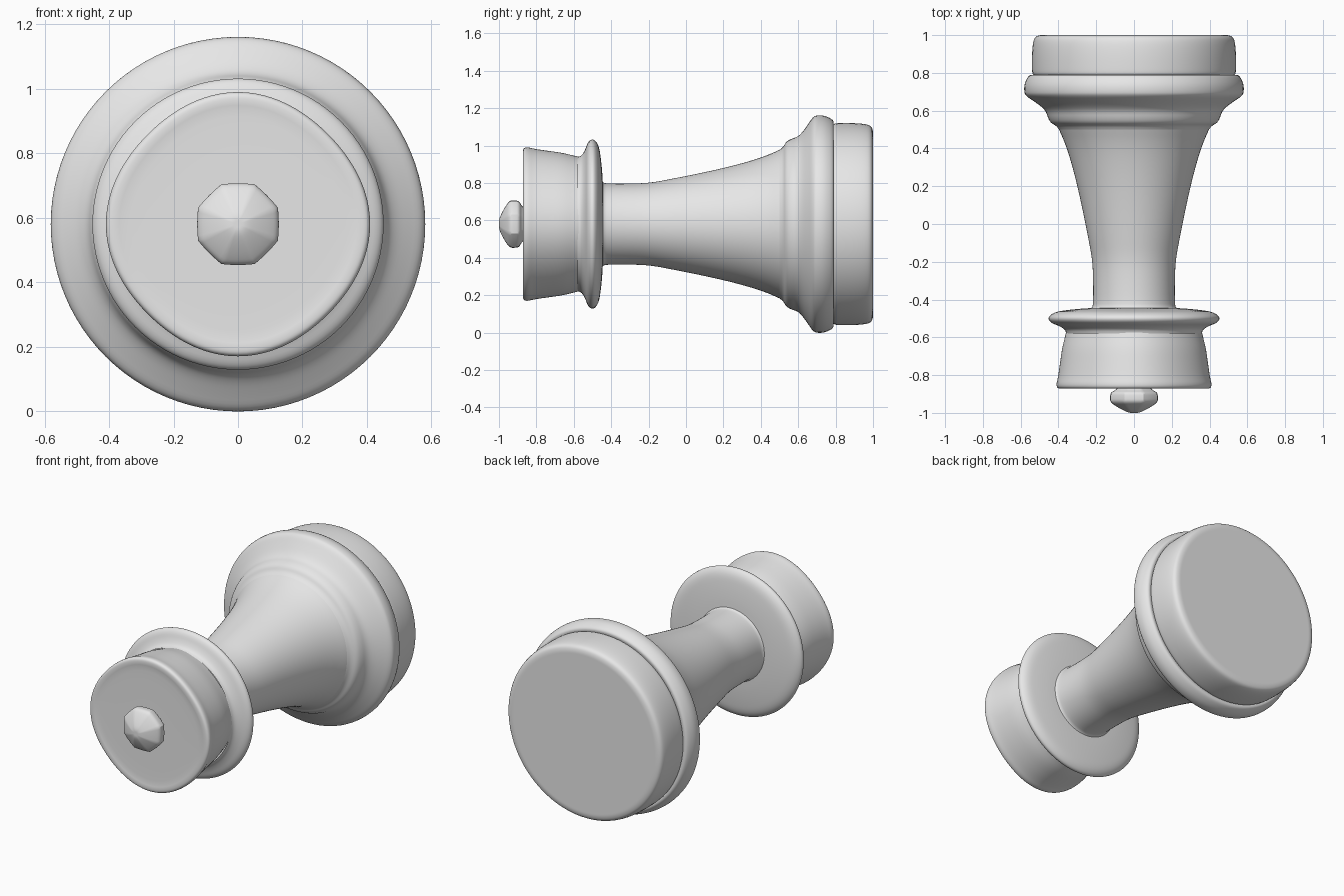
import bpy, bmesh, math

if "Cube" in bpy.data.objects:
    bpy.data.objects.remove(bpy.data.objects["Cube"])

AXIS_Z = 0.58  # the turned axis runs along y at this height

ivory = bpy.data.materials.new("light grey")
ivory.diffuse_color = (0.8, 0.8, 0.8, 1)
ivory.use_nodes = True
ivory.node_tree.nodes["Principled BSDF"].inputs["Base Color"].default_value = ivory.diffuse_color


def soften(points, passes=2):
    """Round a profile by corner cutting, keeping its two ends."""
    for _ in range(passes):
        out = [points[0]]
        for (ya, ra), (yb, rb) in zip(points, points[1:]):
            out.append((ya * 0.75 + yb * 0.25, ra * 0.75 + rb * 0.25))
            out.append((ya * 0.25 + yb * 0.75, ra * 0.25 + rb * 0.75))
        points = out + [points[-1]]
    return points


def round_section(a):
    return 1.0


def squarish_section(a):
    return 0.982 + 0.018 * math.cos(4 * a)


def octagon_section(a):
    off = (a + math.pi / 8) % (math.pi / 4) - math.pi / 8
    return 0.3 + 0.7 / math.cos(off)


def lathe(name, profile, section=round_section, segments=96, angle=40):
    """Turn a (y, radius) profile about the long axis."""
    bm = bmesh.new()
    rings = []
    for y, r in soften(profile):
        if r < 1e-5:
            rings.append([bm.verts.new((0, y, AXIS_Z))])
            continue
        ring = []
        for i in range(segments):
            a = 2 * math.pi * i / segments
            k = r * section(a)
            ring.append(bm.verts.new((k * math.cos(a), y, AXIS_Z + k * math.sin(a))))
        rings.append(ring)
    for p, q in zip(rings, rings[1:]):
        for i in range(segments):
            j = (i + 1) % segments
            corners = [p[i % len(p)], p[j % len(p)], q[j % len(q)], q[i % len(q)]]
            corners = list(dict.fromkeys(corners))
            # profiles run from the foot (+y) to the tip (-y)
            bm.faces.new(corners[::-1])
    bmesh.ops.recalc_face_normals(bm, faces=bm.faces)
    # open shells: make sure the skin points away from the axis
    score = sum((f.calc_center_median().x * f.normal.x
                 + (f.calc_center_median().z - AXIS_Z) * f.normal.z) * f.calc_area()
                for f in bm.faces)
    if score < 0:
        bmesh.ops.reverse_faces(bm, faces=bm.faces)
    mesh = bpy.data.meshes.new(name)
    bm.to_mesh(mesh)
    bm.free()
    mesh.materials.append(ivory)
    ob = bpy.data.objects.new(name, mesh)
    bpy.context.collection.objects.link(ob)
    bpy.ops.object.select_all(action='DESELECT')
    ob.select_set(True)
    bpy.context.view_layer.objects.active = ob
    bpy.ops.object.shade_smooth_by_angle(angle=math.radians(angle))
    return ob


# Foot disc with a rounded rim
lathe("foot", [(1, 0), (1, 0.47), (1, 0.50), (0.99, 0.525), (0.96, 0.535),
               (0.90, 0.54), (0.82, 0.54), (0.795, 0.538), (0.787, 0.53)])

# Flared ring with a stepped shoulder
lathe("base_ring", [(0.787, 0.53), (0.79, 0.55), (0.775, 0.565), (0.74, 0.58),
                    (0.705, 0.582), (0.68, 0.575), (0.65, 0.53), (0.62, 0.488),
                    (0.595, 0.466), (0.56, 0.455), (0.535, 0.44), (0.52, 0.412),
                    (0.50, 0.397)])

# Tapering stem
lathe("stem", [(0.50, 0.397), (0.44, 0.37), (0.36, 0.342), (0.24, 0.309),
               (0.10, 0.277), (-0.06, 0.245), (-0.18, 0.222), (-0.28, 0.216),
               (-0.43, 0.216), (-0.445, 0.225)])

# Thin collar under the head
lathe("collar", [(-0.445, 0.225), (-0.448, 0.28), (-0.455, 0.35), (-0.465, 0.415),
                 (-0.485, 0.448), (-0.505, 0.454), (-0.525, 0.437), (-0.54, 0.395),
                 (-0.558, 0.366), (-0.58, 0.358)])

# Flaring head with a flat top
lathe("head", [(-0.57, 0.359), (-0.60, 0.366), (-0.66, 0.381), (-0.74, 0.392),
               (-0.81, 0.402), (-0.85, 0.412), (-0.87, 0.405), (-0.873, 0.38),
               (-0.868, 0.35), (-0.868, 0)], squarish_section)

# Faceted knob on the tip
lathe("finial", [(-0.865, 0.085), (-0.88, 0.10), (-0.892, 0.123), (-0.915, 0.127),
                 (-0.942, 0.126), (-0.962, 0.100), (-0.985, 0.06), (-1, 0.025),
                 (-1, 0)], octagon_section, segments=64, angle=30)
